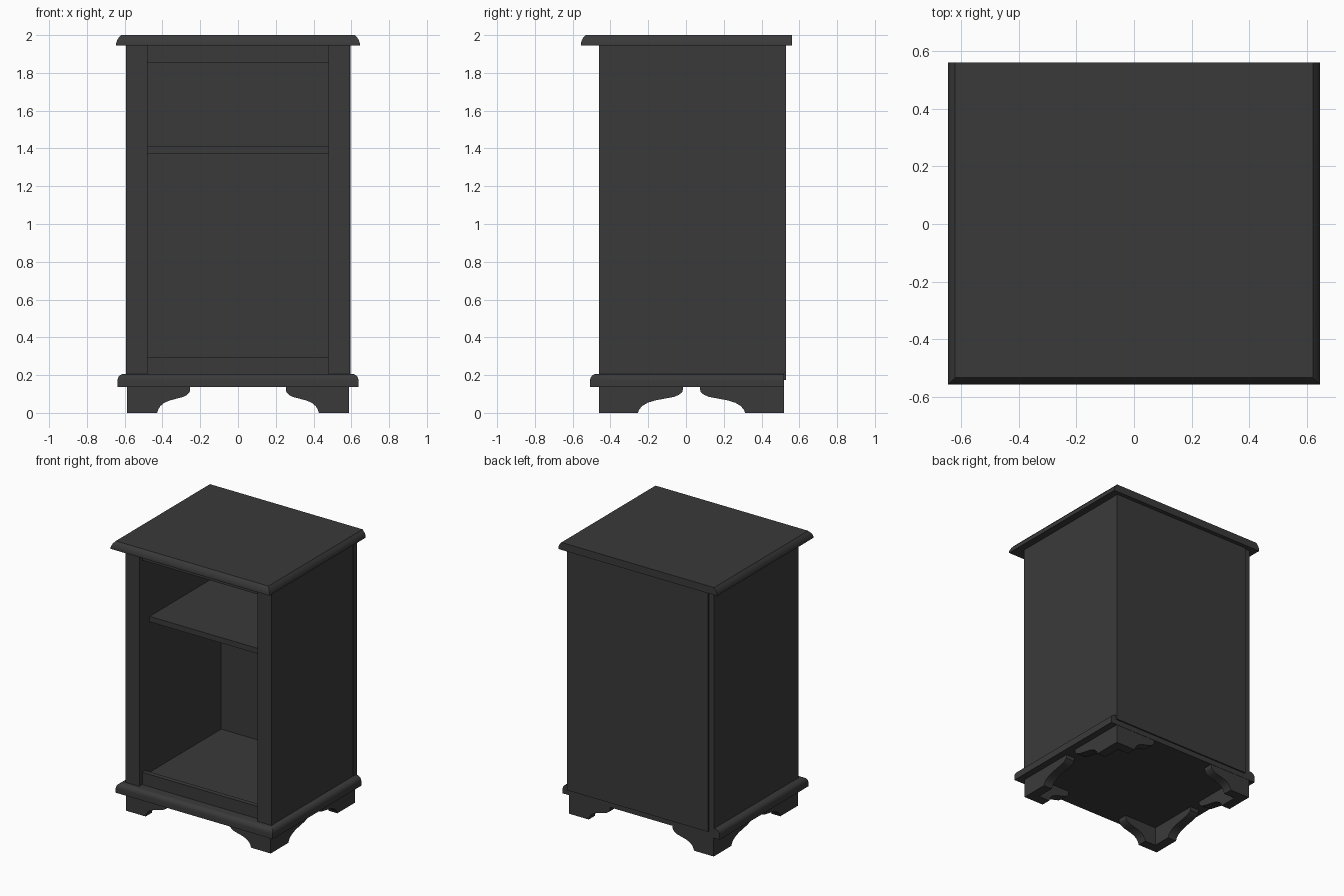
import bpy, bmesh, math

if "Cube" in bpy.data.objects:
    bpy.data.objects.remove(bpy.data.objects["Cube"])

# dark painted finish
paint = bpy.data.materials.new("dark_paint")
paint.diffuse_color = (0.042, 0.042, 0.042, 1)
paint.use_nodes = True
paint.node_tree.nodes["Principled BSDF"].inputs["Base Color"].default_value = paint.diffuse_color


def finish(bm, name):
    bmesh.ops.recalc_face_normals(bm, faces=bm.faces)
    me = bpy.data.meshes.new(name)
    bm.to_mesh(me)
    bm.free()
    ob = bpy.data.objects.new(name, me)
    bpy.context.collection.objects.link(ob)
    me.materials.append(paint)
    bpy.ops.object.select_all(action='DESELECT')
    ob.select_set(True)
    bpy.context.view_layer.objects.active = ob
    bpy.ops.object.shade_smooth_by_angle(angle=math.radians(30))
    return ob


def box(name, x0, x1, y0, y1, z0, z1):
    bm = bmesh.new()
    bmesh.ops.create_cube(bm, size=1)
    for v in bm.verts:
        v.co.x = (x0 + x1) / 2 + v.co.x * (x1 - x0)
        v.co.y = (y0 + y1) / 2 + v.co.y * (y1 - y0)
        v.co.z = (z0 + z1) / 2 + v.co.z * (z1 - z0)
    return finish(bm, name)


def moulded_slab(name, half_x, front, back, profile):
    """Slab moulded on front and sides, flat at the back; profile = (inset, z)."""
    bm = bmesh.new()
    rings = []
    for d, z in profile:
        x, y = half_x - d, front + d
        rings.append([bm.verts.new(p) for p in
                      ((-x, y, z), (x, y, z), (x, back, z), (-x, back, z))])
    for a, b in zip(rings, rings[1:]):
        for i in range(4):
            j = (i + 1) % 4
            bm.faces.new((a[i], a[j], b[j], b[i]))
    bm.faces.new(rings[0])
    bm.faces.new(rings[-1])
    return finish(bm, name)


def prism(bm, outline, place, depth0, depth1):
    """Extrude a (length, z) outline between two depths."""
    a = [bm.verts.new(place(u, depth0, z)) for u, z in outline]
    b = [bm.verts.new(place(u, depth1, z)) for u, z in outline]
    n = len(a)
    bm.faces.new(a)
    bm.faces.new(b)
    for i in range(n):
        j = (i + 1) % n
        bm.faces.new((a[i], a[j], b[j], b[i]))


# top and base mouldings
moulded_slab("top_board", 0.645, -0.557, 0.56,
             [(0, 1.945), (0, 1.957), (0.005, 1.972), (0.012, 1.985),
              (0.020, 1.993), (0.025, 2.0)])
r, z0 = 0.036, 0.171
moulded_slab("base_moulding", 0.638, -0.508, 0.52,
             [(0, 0.137)] + [(r * (1 - math.cos(t * math.pi / 12)),
                              z0 + r * math.sin(t * math.pi / 12)) for t in range(7)])

# carcass: stiles and sides, mirrored
for side, s in (("left", -1), ("right", 1)):
    xs = sorted((s * 0.48, s * 0.594))
    box(side + "_stile", *xs, -0.46, -0.425, 0.207, 1.945)
    xs = sorted((s * 0.48, s * 0.592))
    box(side + "_side", *xs, -0.425, 0.52, 0.207, 1.945)

box("back_panel", -0.55, 0.595, 0.49, 0.53, 0.175, 1.945)
box("top_rail", -0.48, 0.48, -0.425, -0.39, 1.855, 1.945)
box("bottom_rail", -0.48, 0.48, -0.425, -0.39, 0.207, 0.297)
box("floor_board", -0.48, 0.48, -0.39, 0.49, 0.207, 0.265)
box("shelf", -0.48, 0.48, -0.34, 0.49, 1.37, 1.41)

# bracket feet: curve given as (fraction of sweep, z)
CURVE = [(0, 0), (0.03, 0.018), (0.10, 0.037), (0.22, 0.054), (0.38, 0.066),
         (0.58, 0.075), (0.80, 0.085), (0.91, 0.096), (0.985, 0.112), (1, 0.137)]
HX, Y_FRONT, Y_BACK, T = 0.588, -0.46, 0.518, 0.07


def bracket(start, flat, sweep):
    return [(start, 0.137), (start, 0)] + [(flat + f * sweep, z) for f, z in CURVE]


for row, sy, cy in (("front", 1, Y_FRONT), ("back", -1, Y_BACK)):
    for side, sx in (("left", 1), ("right", -1)):
        bm = bmesh.new()
        cx = -sx * HX
        prism(bm, bracket(0, 0.16, 0.175),
              lambda u, d, z: (cx + sx * u, cy + sy * d, z), 0, T)
        prism(bm, bracket(T, 0.205, 0.24),
              lambda u, d, z: (cx + sx * d, cy + sy * u, z), 0, T)
        finish(bm, f"{row}_{side}_foot")
